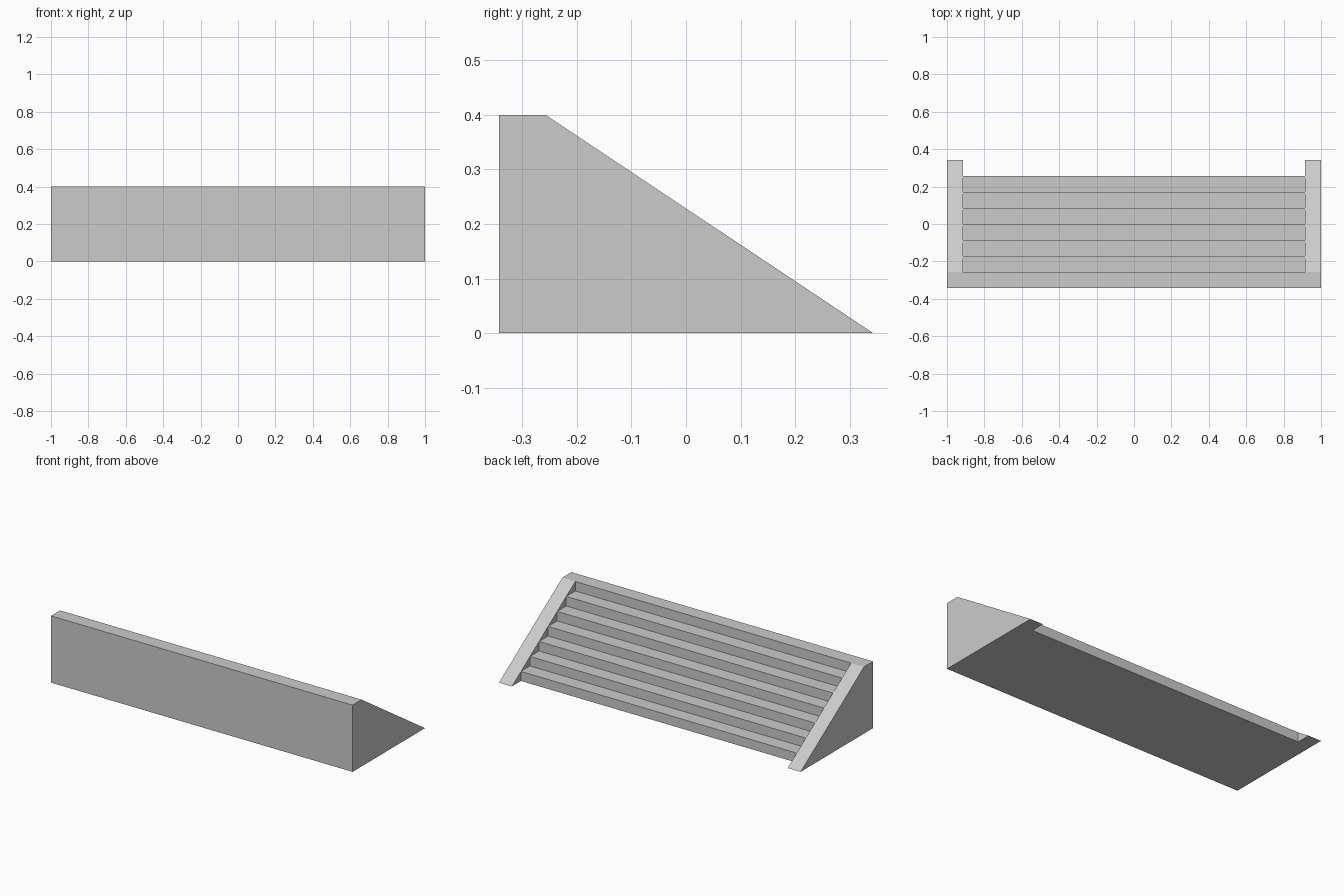
import bpy
import bmesh

cube = bpy.data.objects.get("Cube")
if cube:
    bpy.data.objects.remove(cube, do_unlink=True)

STEPS = 7
HEIGHT = 0.4
RISE = HEIGHT / STEPS
TREAD = 0.6 / STEPS
FRONT, BACK = -0.343, 0.343
LANDING_EDGE = FRONT + TREAD
INNER_X = 1 - TREAD

# Single plain grey material
grey = bpy.data.materials.new("plain_grey")
grey.use_nodes = True
colour = (0.6, 0.6, 0.6, 1)
grey.diffuse_color = colour
grey.node_tree.nodes["Principled BSDF"].inputs["Base Color"].default_value = colour


def extrude_profile(name, profile, x0, x1):
    """Extrude a closed (y, z) profile along x into a solid."""
    bm = bmesh.new()
    face = bm.faces.new([bm.verts.new((x0, y, z)) for y, z in profile])
    result = bmesh.ops.extrude_face_region(bm, geom=[face])
    moved = [v for v in result["geom"] if isinstance(v, bmesh.types.BMVert)]
    bmesh.ops.translate(bm, verts=moved, vec=(x1 - x0, 0, 0))
    bmesh.ops.recalc_face_normals(bm, faces=bm.faces)
    mesh = bpy.data.meshes.new(name)
    bm.to_mesh(mesh)
    bm.free()
    mesh.materials.append(grey)
    obj = bpy.data.objects.new(name, mesh)
    bpy.context.collection.objects.link(obj)
    return obj


# Flight of steps, climbing from the back to the landing at the front
stairs = [(FRONT, 0)]
for i in range(STEPS):
    y = BACK - (i + 1) * TREAD
    stairs += [(y, i * RISE), (y, (i + 1) * RISE)]
stairs.append((FRONT, HEIGHT))
extrude_profile("stair_flight", stairs, -INNER_X, INNER_X)

# Sloping side walls, flush with the step edges
wall = [(FRONT, 0), (BACK, 0), (LANDING_EDGE, HEIGHT), (FRONT, HEIGHT)]
for name, side in (("left_side_wall", 1), ("right_side_wall", -1)):
    extrude_profile(name, wall, side * INNER_X, side)
